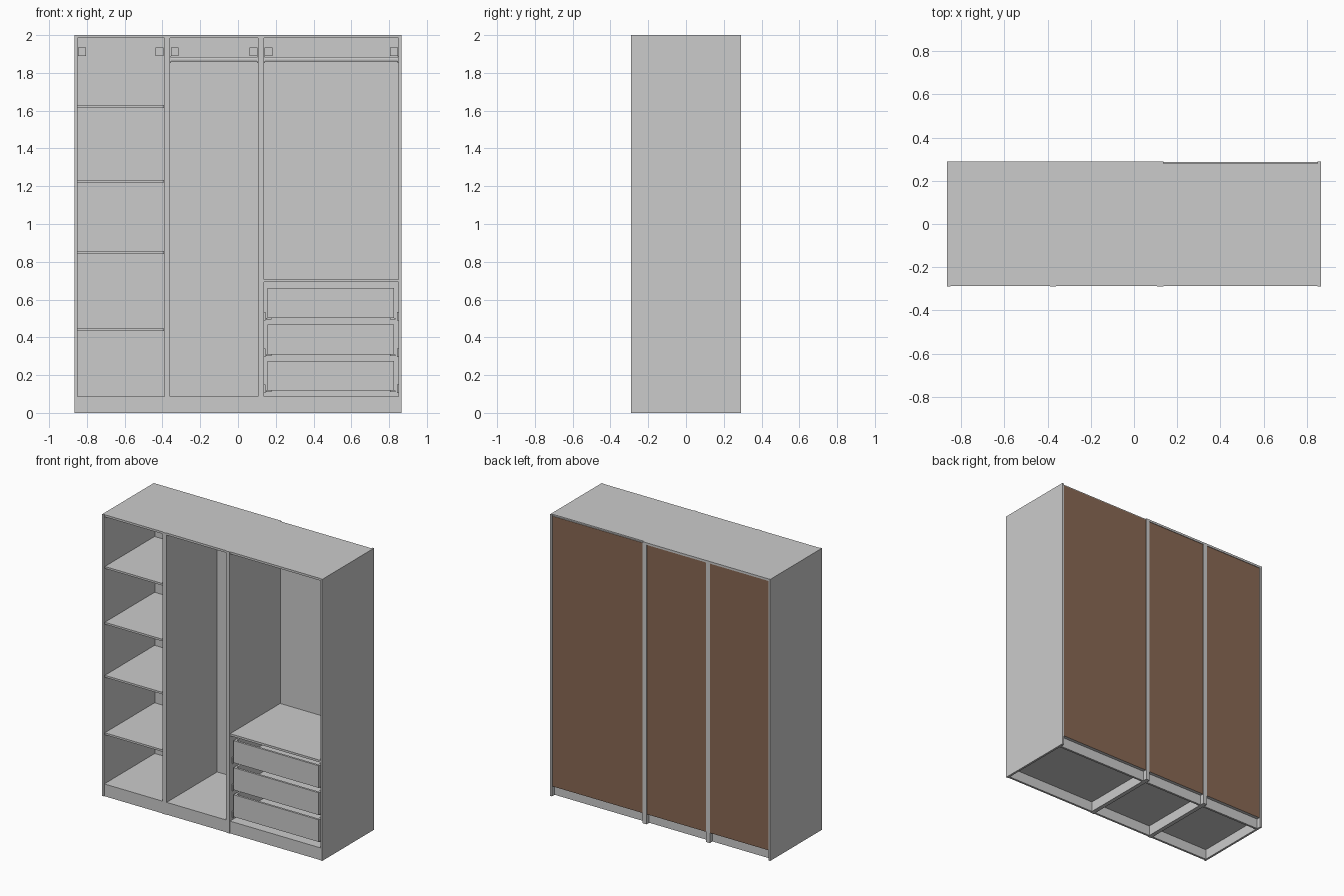
import bpy, bmesh, math
from mathutils import Matrix

if "Cube" in bpy.data.objects:
    bpy.data.objects.remove(bpy.data.objects["Cube"])


def material(name, rgb):
    m = bpy.data.materials.new(name)
    m.diffuse_color = (*rgb, 1)
    m.use_nodes = True
    m.node_tree.nodes["Principled BSDF"].inputs["Base Color"].default_value = m.diffuse_color
    return m


GREY = material("light grey", (0.6, 0.6, 0.6))
BROWN = material("hardboard brown", (0.25, 0.14, 0.088))


def finish(bm, name, mats):
    me = bpy.data.meshes.new(name)
    bm.to_mesh(me)
    bm.free()
    for m in mats:
        me.materials.append(m)
    ob = bpy.data.objects.new(name, me)
    bpy.context.collection.objects.link(ob)
    return ob


def box(name, x0, x1, y0, y1, z0, z1, back=None):
    """Axis-aligned board; the optional second material goes on its +y face."""
    bm = bmesh.new()
    mat = Matrix.Translation(((x0 + x1) / 2, (y0 + y1) / 2, (z0 + z1) / 2))
    mat = mat @ Matrix.Diagonal((x1 - x0, y1 - y0, z1 - z0, 1))
    bmesh.ops.create_cube(bm, size=1, matrix=mat)
    bm.normal_update()
    if back:
        for f in bm.faces:
            f.material_index = int(f.normal.y > 0.9)
    return finish(bm, name, [GREY, back] if back else [GREY])


def rod(name, x0, x1, y, z, ry, rz):
    """Oval bar running along x."""
    bm = bmesh.new()
    mat = (Matrix.Translation(((x0 + x1) / 2, y, z)) @ Matrix.Diagonal((1, ry, rz, 1))
           @ Matrix.Rotation(math.pi / 2, 4, 'Y'))
    bmesh.ops.create_cone(bm, cap_ends=True, segments=20, radius1=1, radius2=1,
                          depth=x1 - x0, matrix=mat)
    for f in bm.faces:
        f.smooth = len(f.verts) == 4
    return finish(bm, name, [GREY])


T = 0.015      # board thickness
D = 0.29       # half depth
FLOOR = 0.087  # top of the bottom board


def carcass(n, x0, x1, top_back):
    a, b = x0 + T, x1 - T
    box(n + "_side_left", x0, a, -D, D, 0, 2)
    box(n + "_side_right", b, x1, -D, D, 0, 2)
    box(n + "_top", a, b, -0.286, top_back, 2 - T, 2)
    box(n + "_bottom", a, b, -0.286, 0.28, FLOOR - T, FLOOR)
    box(n + "_front_plinth", a, b, -0.286, -0.271, 0, FLOOR - T)
    box(n + "_back_plinth", a, b, 0.245, 0.26, 0, FLOOR - T)
    box(n + "_back_panel", a, b, 0.28, 0.286, 0.07, 1.99, BROWN)
    # wall fixings in the upper back corners
    for side, x in (("left", a + 0.004), ("right", b - 0.046)):
        box(n + "_wall_fixing_" + side, x, x + 0.042, 0.262, 0.28, 1.89, 1.935)
    return a, b


def clothes_rail(n, a, b):
    rod(n + "_clothes_rail", a + 0.004, b - 0.004, 0, 1.872, 0.008, 0.013)
    for side, x in (("left", a), ("right", b - 0.006)):
        box(n + "_rail_holder_" + side, x, x + 0.006, -0.014, 0.014, 1.852, 1.888)


# left unit with shelves
a, b = carcass("left_unit", -0.865, -0.375, D)
for i, z in enumerate((0.448, 0.856, 1.233, 1.629)):
    box(f"shelf_{i + 1}", a, b - 0.002, -0.28, 0.278, z - 0.014, z)

# middle unit with a clothes rail
a, b = carcass("middle_unit", -0.375, 0.122, D)
clothes_rail("middle_unit", a, b)

# right unit with rail, shelf and drawers
a, b = carcass("right_unit", 0.122, 0.865, 0.28)
clothes_rail("right_unit", a, b)
box("drawer_cover_shelf", a, b, -0.284, 0.278, 0.692, 0.707)

for i, (z0, z1) in enumerate(((0.119, 0.276), (0.31, 0.468), (0.503, 0.66))):
    n = f"drawer_{i + 1}"
    l, r = 0.157, 0.826
    box(n + "_front", l, r, -0.275, -0.26, z0, z1)
    box(n + "_side_left", l, l + T, -0.26, 0.24, z0, z1)
    box(n + "_side_right", r - T, r, -0.26, 0.24, z0, z1)
    box(n + "_back", l + T, r - T, 0.225, 0.24, z0, z1)
    box(n + "_base", l + T, r - T, -0.26, 0.225, z0 + 0.008, z0 + 0.014)
    # runners: one channel on the carcass, one under the drawer edge
    for side, wall, edge, s in (("left", a, l, 1), ("right", b, r, -1)):
        x = sorted((wall, wall + s * 0.008))
        box(n + "_runner_" + side, *x, -0.265, 0.24, z0 - 0.015, z0 + 0.03)
        x = sorted((edge - s * 0.008, edge + s * 0.02))
        box(n + "_slide_" + side, *x, -0.255, 0.24, z0 - 0.009, z0 - 0.001)
